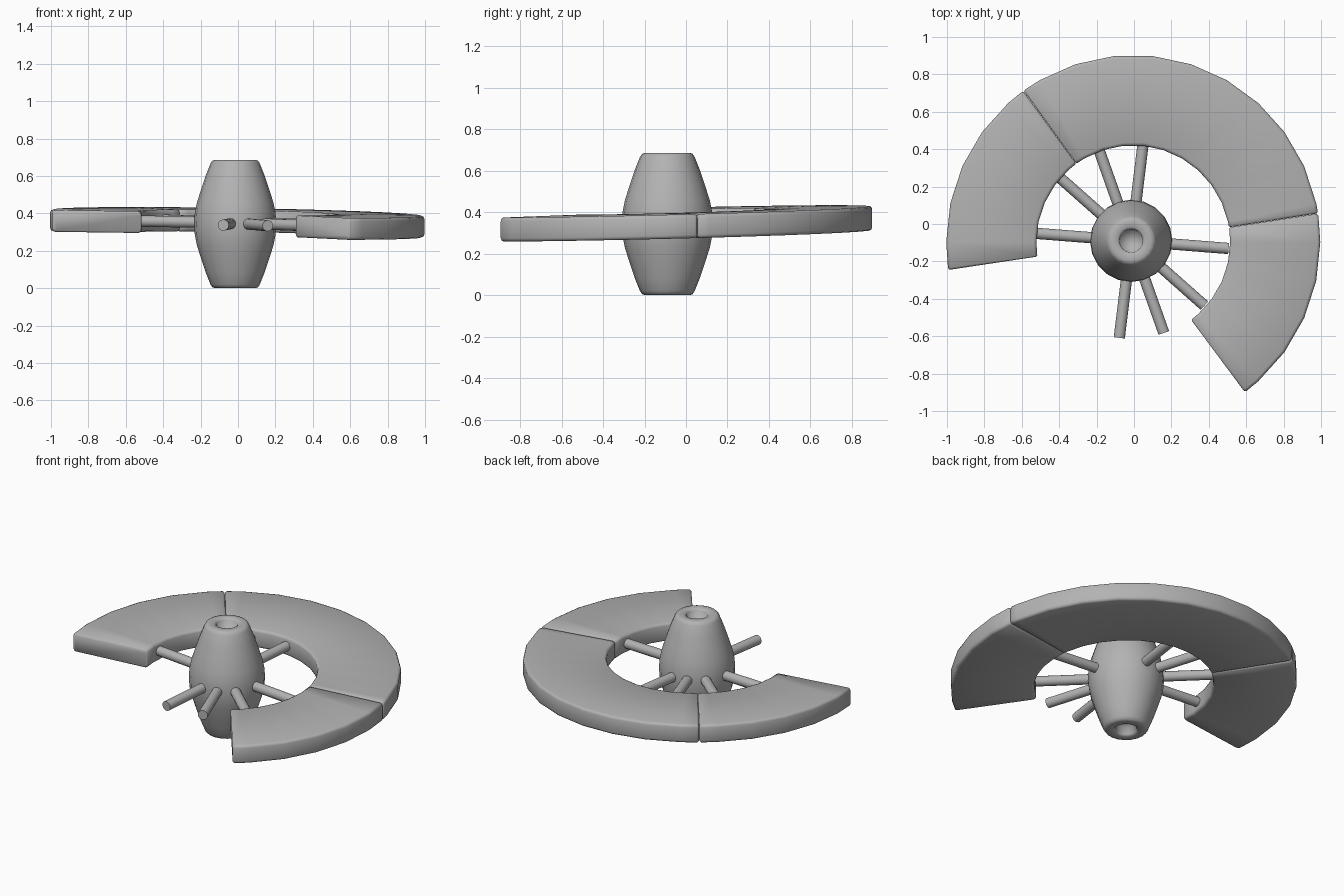
import bpy, bmesh, math
from mathutils import Vector, Matrix

if "Cube" in bpy.data.objects:
    bpy.data.objects.remove(bpy.data.objects["Cube"])

HUB = (-0.015, -0.09)                  # hub axis
RIM = (-0.004, -0.097)                 # rim centre
CZ, SX, SY = 0.346, -0.017, 0.025      # ring height and slight lean

grey = bpy.data.materials.new("mid_grey")
grey.diffuse_color = (0.45, 0.45, 0.45, 1)
grey.use_nodes = True
grey.node_tree.nodes["Principled BSDF"].inputs["Base Color"].default_value = grey.diffuse_color


def finish(name, bm, angle):
    bmesh.ops.recalc_face_normals(bm, faces=bm.faces)
    me = bpy.data.meshes.new(name)
    bm.to_mesh(me)
    bm.free()
    me.materials.append(grey)
    ob = bpy.data.objects.new(name, me)
    bpy.context.collection.objects.link(ob)
    bpy.ops.object.select_all(action='DESELECT')
    ob.select_set(True)
    bpy.context.view_layer.objects.active = ob
    bpy.ops.object.shade_smooth_by_angle(angle=math.radians(angle))
    return ob


def lean(centre, x, y, z):
    return (centre[0] + x, centre[1] + y, CZ + z + SX * x + SY * y)


def lathe(name, profile, sides):
    bm = bmesh.new()
    rings = []
    for r, z in profile:
        if r == 0:
            rings.append([bm.verts.new((*HUB, z))] * sides)
        else:
            rings.append([bm.verts.new((HUB[0] + r * math.cos(2 * math.pi * i / sides),
                                        HUB[1] + r * math.sin(2 * math.pi * i / sides), z))
                          for i in range(sides)])
    for a, b in zip(rings, rings[1:]):
        for i in range(sides):
            j = (i + 1) % sides
            bm.faces.new(list(dict.fromkeys((a[i], a[j], b[j], b[i]))))
    return finish(name, bm, 80)


def rim_section(inset):
    # rounded rectangle in (radius, height)
    ri, ro, h, b = 0.518 + inset, 1.0 - inset, 0.058 - inset, 0.016
    pts = []
    for cx, cz, a0 in ((ro - b, h - b, 0), (ri + b, h - b, 90),
                       (ri + b, b - h, 180), (ro - b, b - h, 270)):
        for k in range(3):
            a = math.radians(a0 + 45 * k)
            pts.append((cx + b * math.cos(a), cz + b * math.sin(a)))
    return pts


def rim_segment(name, start, end):
    # the end loops are inset a little so that the seams read as soft grooves
    stations = [(start + 0.05, 0.007), (start + 0.7, 0)]
    stations += [(a, 0) for a in range(-360, 361, 12) if start + 2 < a < end - 2]
    stations += [(end - 0.7, 0), (end - 0.05, 0.007)]
    bm = bmesh.new()
    loops = []
    for a, inset in stations:
        t = math.radians(a)
        loops.append([bm.verts.new(lean(RIM, r * math.cos(t), r * math.sin(t), z))
                      for r, z in rim_section(inset)])
    m = len(loops[0])
    for p, q in zip(loops, loops[1:]):
        for i in range(m):
            bm.faces.new((p[i], p[(i + 1) % m], q[(i + 1) % m], q[i]))
    bm.faces.new(loops[0])
    bm.faces.new(loops[-1])
    return finish(name, bm, 180)


def rod(name, angle, length, radius):
    t = math.radians(angle)
    a = Vector(lean(HUB, 0.1 * math.cos(t), 0.1 * math.sin(t), 0.003))
    b = Vector(lean(HUB, length * math.cos(t), length * math.sin(t), 0.003))
    rot = (b - a).to_track_quat('Z', 'Y').to_matrix().to_4x4()
    bm = bmesh.new()
    bmesh.ops.create_cone(bm, cap_ends=True, segments=16, radius1=radius, radius2=radius,
                          depth=(b - a).length,
                          matrix=Matrix.Translation((a + b) / 2) @ rot)
    return finish(name, bm, 35)


# barrel hub with a round recess in each end (lower half, mirrored about mid-height)
H = 0.686
half = [(0, 0.06), (0.058, 0.055), (0.062, 0.01), (0.074, 0),
        (0.108, 0), (0.122, 0.005), (0.132, 0.02), (0.158, 0.085), (0.183, 0.16),
        (0.205, 0.23), (0.216, 0.285), (0.22, H / 2)]
lathe("hub", half + [(r, H - z) for r, z in reversed(half[:-1])], 20)

# three rim segments, leaving the front open
rim_segment("rim_right", -53.4, 8.8)
rim_segment("rim_back", 8.8, 126)
rim_segment("rim_left", 126, 188.6)

# four pairs of opposite spokes
for n, a in enumerate((83, 109.5, 138.5, 175.5)):
    for k in range(2):
        rod(f"spoke_{n * 2 + k + 1}", a + 180 * k, 0.522, 0.03)
